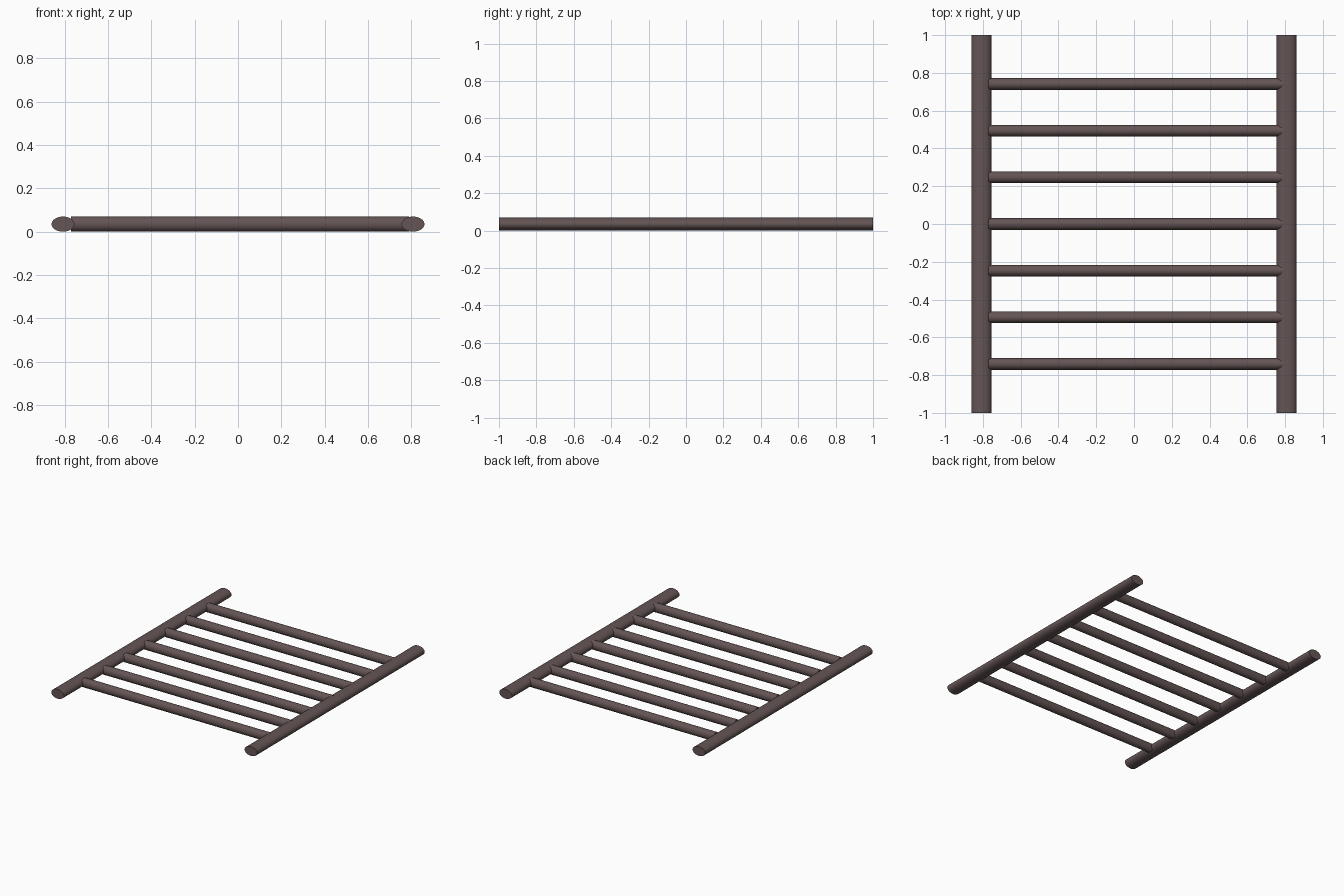
import bpy, math

if "Cube" in bpy.data.objects:
    bpy.data.objects.remove(bpy.data.objects["Cube"])

mat = bpy.data.materials.new("dark brown wood")
mat.diffuse_color = (0.13, 0.09, 0.09, 1)
mat.use_nodes = True
mat.node_tree.nodes["Principled BSDF"].inputs["Base Color"].default_value = mat.diffuse_color


def rod(name, loc, rot, length, half_width, half_height):
    # elliptical rod lying flat: local x is vertical or sideways depending on rotation
    bpy.ops.mesh.primitive_cylinder_add(vertices=24, radius=1, depth=length,
                                        location=loc, rotation=rot)
    o = bpy.context.object
    o.name = name
    o.scale = (half_width, half_height, 1)
    bpy.ops.object.transform_apply(location=False, rotation=True, scale=True)
    bpy.ops.object.shade_smooth_by_angle(angle=math.radians(35))
    o.data.materials.append(mat)


Z = 0.035
H = math.pi / 2

# two side rails along y
for side, x in (("left", -0.808), ("right", 0.808)):
    rod(side + "_rail", (x, 0, Z), (H, 0, 0), 2.0, 0.053, 0.035)

# seven rungs along x, reaching further into the right rail
x0, x1 = -0.77, 0.79
for i in range(7):
    y = (i - 3) * 0.247
    rod(f"rung_{i + 1}", ((x0 + x1) / 2, y, Z), (0, H, 0), x1 - x0, 0.0345, 0.031)
